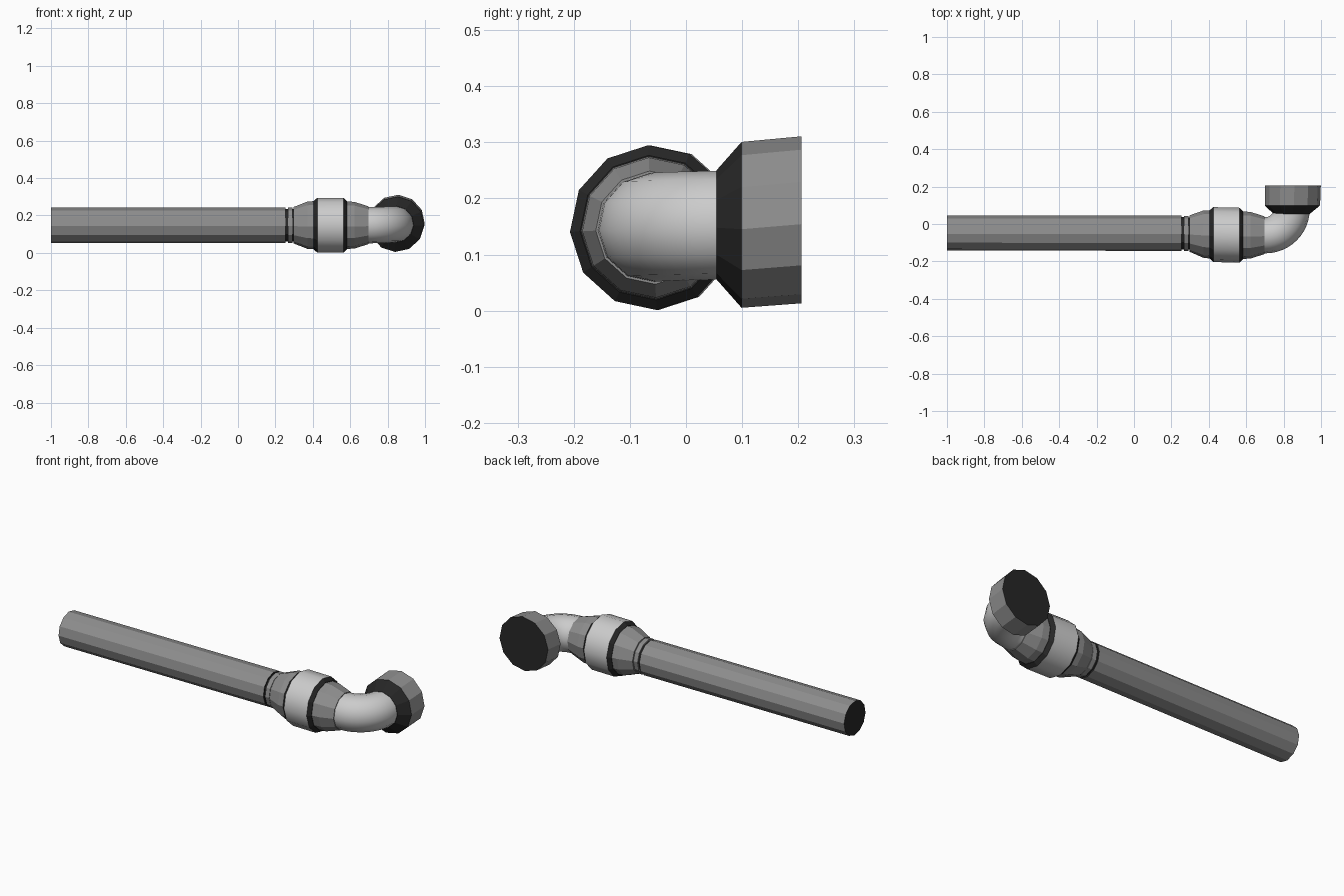
import bpy, bmesh
from math import sin, cos, pi, radians
from mathutils import Vector

if "Cube" in bpy.data.objects:
    bpy.data.objects.remove(bpy.data.objects["Cube"])

SIDES = 12
PHASE = radians(3)


def material(name, v):
    m = bpy.data.materials.new(name)
    m.diffuse_color = (v, v, v, 1)
    m.use_nodes = True
    m.node_tree.nodes["Principled BSDF"].inputs["Base Color"].default_value = m.diffuse_color
    return m


MID = material("mid_grey", 0.27)
DARK = material("dark_grey", 0.02)
LIGHT = None


def loft(name, rings, mat=None, smooth=False, dark_ends=False):
    """Skin 12-sided rings (centre, turn angle about z, radius) and cap both ends."""
    bm = bmesh.new()
    loops = []
    for c, turn, r in rings:
        side = Vector((-sin(turn), cos(turn), 0))
        up = Vector((0, 0, 1))
        loops.append([bm.verts.new(Vector(c) + r * (cos(a) * side + sin(a) * up))
                      for a in (PHASE + 2 * pi * i / SIDES for i in range(SIDES))])
    for a, b in zip(loops, loops[1:]):
        for i in range(SIDES):
            j = (i + 1) % SIDES
            bm.faces.new((a[i], a[j], b[j], b[i])).smooth = smooth
    for end in (loops[0], loops[-1]):
        bm.faces.new(end).material_index = 1 if dark_ends else 0
    bmesh.ops.recalc_face_normals(bm, faces=bm.faces)
    me = bpy.data.meshes.new(name)
    bm.to_mesh(me)
    bm.free()
    if mat:
        me.materials.append(mat)
        if dark_ends:
            me.materials.append(DARK)
    ob = bpy.data.objects.new(name, me)
    bpy.context.collection.objects.link(ob)
    if smooth:
        bpy.ops.object.select_all(action='DESELECT')
        ob.select_set(True)
        bpy.context.view_layer.objects.active = ob
        bpy.ops.object.shade_smooth_by_angle(angle=radians(40))
    return ob


def along_x(name, profile, **kw):
    """Part turned around the long axis; profile is (x, radius)."""
    def y(x):
        return -0.049 - 0.011 * min(max((x - 0.25) / 0.25, 0), 1)
    return loft(name, [((x, y(x), 0.148), 0, r) for x, r in profile], **kw)


# long pipe and the grooved neck behind it
along_x("long_pipe", [(-1, 0.094), (0.255, 0.094)], mat=MID, dark_ends=True)
along_x("neck", [(0.25, 0.086), (0.31, 0.086)], mat=DARK)
along_x("neck_ring", [(0.266, 0.094), (0.292, 0.094)], mat=MID)

# coupling: two tapered sleeves around a wide band with dark shoulders
along_x("rear_sleeve", [(0.296, 0.097), (0.372, 0.127), (0.41, 0.129)], mat=MID)
along_x("rear_shoulder", [(0.405, 0.13), (0.424, 0.147)], mat=DARK)
along_x("coupling_band", [(0.424, 0.147), (0.565, 0.147)], mat=LIGHT, smooth=True)
along_x("front_shoulder", [(0.565, 0.147), (0.582, 0.129)], mat=DARK)
along_x("front_sleeve", [(0.58, 0.127), (0.622, 0.125), (0.698, 0.101)], mat=MID)

# smooth elbow turning from +x to +y
steps = 12
elbow = [((0.69, -0.06, 0.148), 0, 0.097)]
for k in range(steps + 1):
    t = k / steps * pi / 2
    elbow.append(((0.703 + 0.14 * sin(t), 0.08 - 0.14 * cos(t), 0.148 + 0.005 * k / steps), t, 0.097))
loft("elbow", elbow, smooth=True)

# end socket: dark cone and wide rim, leaning slightly upward
loft("socket_cone", [((0.843, 0.054, 0.153), pi / 2, 0.097),
                     ((0.847, 0.099, 0.153), pi / 2, 0.148)], mat=DARK)
loft("socket_rim", [((0.847, 0.099, 0.153), pi / 2, 0.148),
                    ((0.85, 0.206, 0.162), pi / 2, 0.149)], mat=MID, dark_ends=True)
